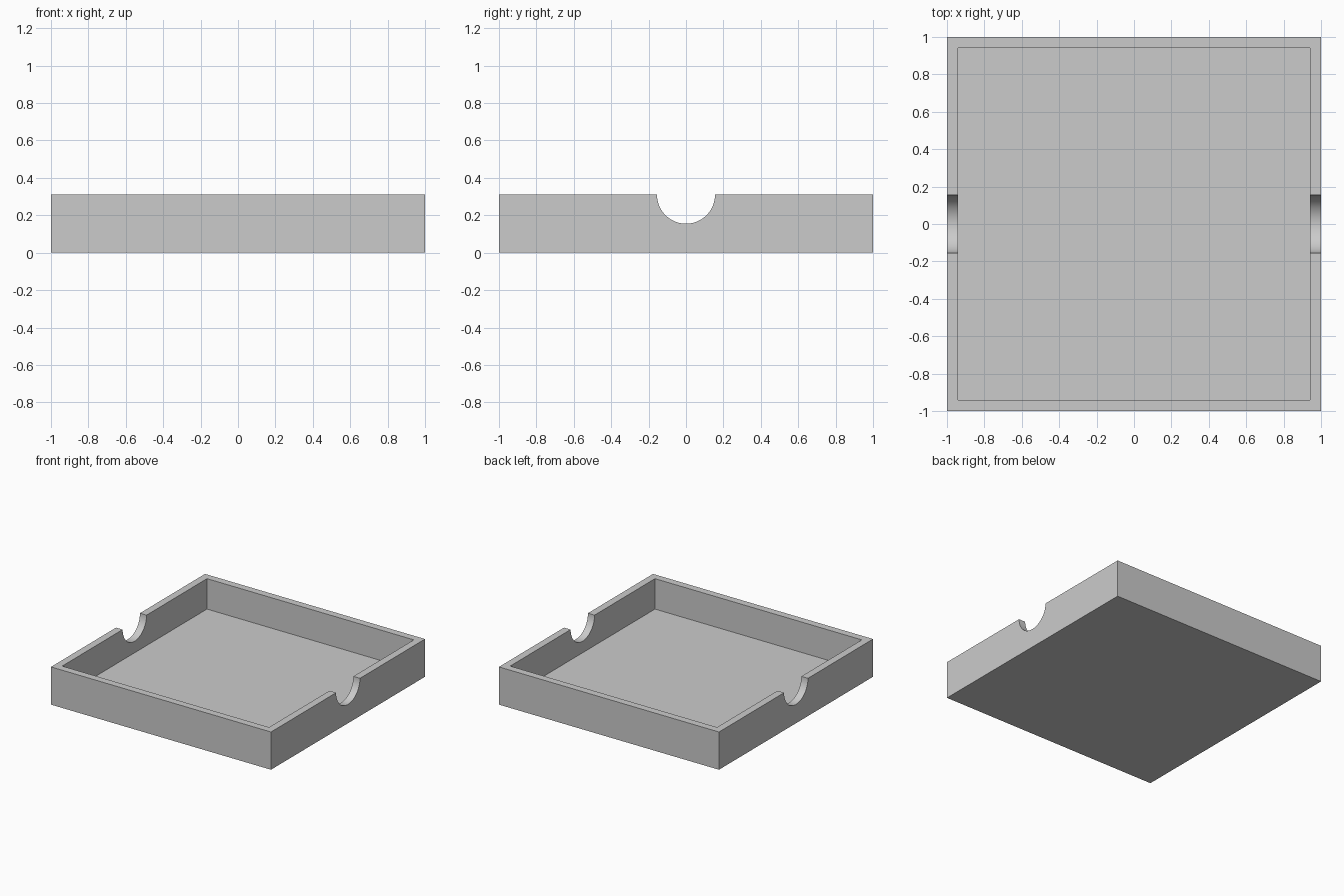
import bpy
from math import radians

HEIGHT = 0.31
WALL = 0.06
NOTCH_RADIUS = 0.155

default_cube = bpy.data.objects.get("Cube")
if default_cube:
    bpy.data.objects.remove(default_cube, do_unlink=True)

grey = bpy.data.materials.new("light grey")
grey.use_nodes = True
colour = (0.6, 0.6, 0.6, 1)
grey.diffuse_color = colour
grey.node_tree.nodes["Principled BSDF"].inputs["Base Color"].default_value = colour


def box(name, width, bottom, top):
    """Square box centred on the z axis, between two heights."""
    bpy.ops.mesh.primitive_cube_add(size=1, location=(0, 0, (bottom + top) / 2))
    obj = bpy.context.object
    obj.name = name
    obj.scale = (width, width, top - bottom)
    bpy.ops.object.transform_apply(location=True, rotation=True, scale=True)
    obj.data.materials.append(grey)
    return obj


def cut(obj, cutter):
    """Subtract the cutter from the object and discard it."""
    cutter.hide_render = True
    mod = obj.modifiers.new("cut", 'BOOLEAN')
    mod.operation = 'DIFFERENCE'
    mod.solver = 'EXACT'
    mod.object = cutter
    bpy.ops.object.select_all(action='DESELECT')
    obj.select_set(True)
    bpy.context.view_layer.objects.active = obj
    bpy.ops.object.modifier_apply(modifier=mod.name)
    bpy.data.objects.remove(cutter, do_unlink=True)


# Open tray: solid block with a square hollow
tray = box("tray", 2, 0, HEIGHT)
cut(tray, box("hollow_cutter", 2 - 2 * WALL, WALL, HEIGHT + 0.2))

# Half-round finger notches through the left and right walls
bpy.ops.mesh.primitive_cylinder_add(vertices=64, radius=NOTCH_RADIUS, depth=2.4,
                                    location=(0, 0, HEIGHT),
                                    rotation=(0, radians(90), 0))
notch_cutter = bpy.context.object
notch_cutter.name = "notch_cutter"
notch_cutter.data.materials.append(grey)
cut(tray, notch_cutter)

# Smooth notch curve with crisp edges
bpy.ops.object.shade_smooth_by_angle(angle=radians(30))
